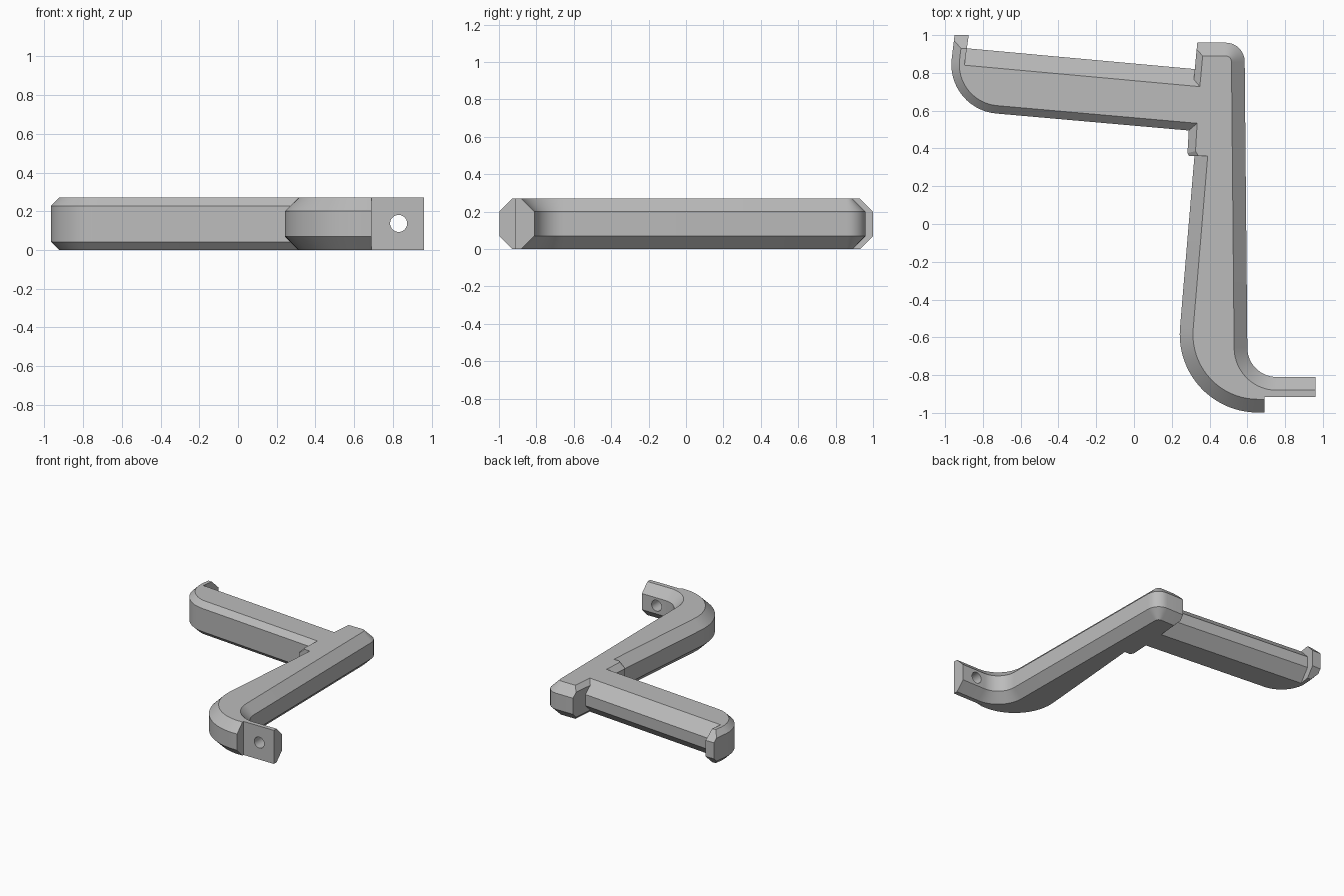
import bpy, bmesh
from math import cos, sin, radians
from mathutils import Vector

cube = bpy.data.objects.get("Cube")
if cube:
    bpy.data.objects.remove(cube, do_unlink=True)

HEIGHT = 0.27
SMALL, MID, WIDE, STUB = 0.042, 0.07, 0.09, 0.035   # chamfer sizes

grey = bpy.data.materials.new("plain_grey")
grey.use_nodes = True
grey.diffuse_color = (0.5, 0.5, 0.5, 1)
grey.node_tree.nodes["Principled BSDF"].inputs["Base Color"].default_value = grey.diffuse_color

# Outline of the bracket, counter-clockwise: each entry is a corner
# and the chamfer of the edge that starts there
outline = []


def corner(x, y, chamfer=0.0):
    outline.append((Vector((x, y)), chamfer))


def arc(x, y, radius, start, end, chamfer, steps=14):
    for i in range(steps + 1):
        a = radians(start + (end - start) * i / steps)
        corner(x + radius * cos(a), y + radius * sin(a), chamfer)


# Upturned tip and rounded end of the arm
corner(-0.875, 1.0, MID)
corner(-0.95, 1.0, SMALL)
arc(-0.707, 0.844, 0.26, 175, 265, SMALL)
# Small boss below the arm
corner(0.29, 0.495, SMALL)
corner(0.283, 0.375, SMALL)
corner(0.292, 0.36)
# Tapered side of the upright and its outer bend
corner(0.32, 0.36, MID)
arc(0.655, -0.585, 0.413, 175, 270, MID, 20)
corner(0.69, -0.998)
# Mounting foot and inner bend
corner(0.69, -0.915)
corner(0.96, -0.915)
corner(0.96, -0.81, MID)
arc(0.755, -0.655, 0.155, 270, 180, MID)
# Rounded top of the upright, stub and back of the arm
arc(0.486, 0.86, 0.1, 0, 90, MID, 8)
corner(0.335, 0.96, STUB)
corner(0.322, 0.82, WIDE)
corner(-0.885, 0.93)


def inset_loop(depth):
    """Outline at a depth below the face, every edge moved in by its own chamfer."""
    n = len(outline)
    lines = []
    for i, (p, c) in enumerate(outline):
        d = (outline[(i + 1) % n][0] - p).normalized()
        lines.append((p + Vector((-d.y, d.x)) * max(0.0, c - depth), d))
    loop = []
    for i in range(n):
        (p, d), (q, e) = lines[i - 1], lines[i]
        cross = d.x * e.y - d.y * e.x
        if abs(cross) < 1e-5:
            loop.append(q)
        else:
            w = q - p
            loop.append(p + d * ((w.x * e.y - w.y * e.x) / cross))
    return loop


# Stack the inset loops from bottom to top and skin them
depths = [0.0, STUB, SMALL, MID, WIDE]
levels = [(d, d) for d in depths] + [(HEIGHT - d, d) for d in reversed(depths)]
bm = bmesh.new()
rings = [[bm.verts.new((p.x, p.y, z)) for p in inset_loop(d)] for z, d in levels]
for low, high in zip(rings, rings[1:]):
    for i in range(len(low)):
        j = (i + 1) % len(low)
        bm.faces.new((low[i], low[j], high[j], high[i]))
bm.faces.new(reversed(rings[0]))
bm.faces.new(rings[-1])
bmesh.ops.recalc_face_normals(bm, faces=bm.faces)
mesh = bpy.data.meshes.new("bracket_body")
bm.to_mesh(mesh)
bm.free()
mesh.materials.append(grey)
body = bpy.data.objects.new("bracket_body", mesh)
bpy.context.collection.objects.link(body)

# Screw hole through the foot
bpy.ops.mesh.primitive_cylinder_add(vertices=32, radius=0.044, depth=0.3,
                                    location=(0.83, -0.86, 0.137),
                                    rotation=(radians(90), 0, 0))
cutter = bpy.context.object
cutter.name = "hole_cutter"
cutter.hide_render = True
cutter.data.materials.append(grey)
hole = body.modifiers.new("screw_hole", 'BOOLEAN')
hole.operation = 'DIFFERENCE'
hole.solver = 'EXACT'
hole.object = cutter

bpy.ops.object.select_all(action='DESELECT')
body.select_set(True)
bpy.context.view_layer.objects.active = body
bpy.ops.object.modifier_apply(modifier=hole.name)
bpy.data.objects.remove(cutter, do_unlink=True)
bpy.ops.object.shade_smooth_by_angle(angle=radians(20))
